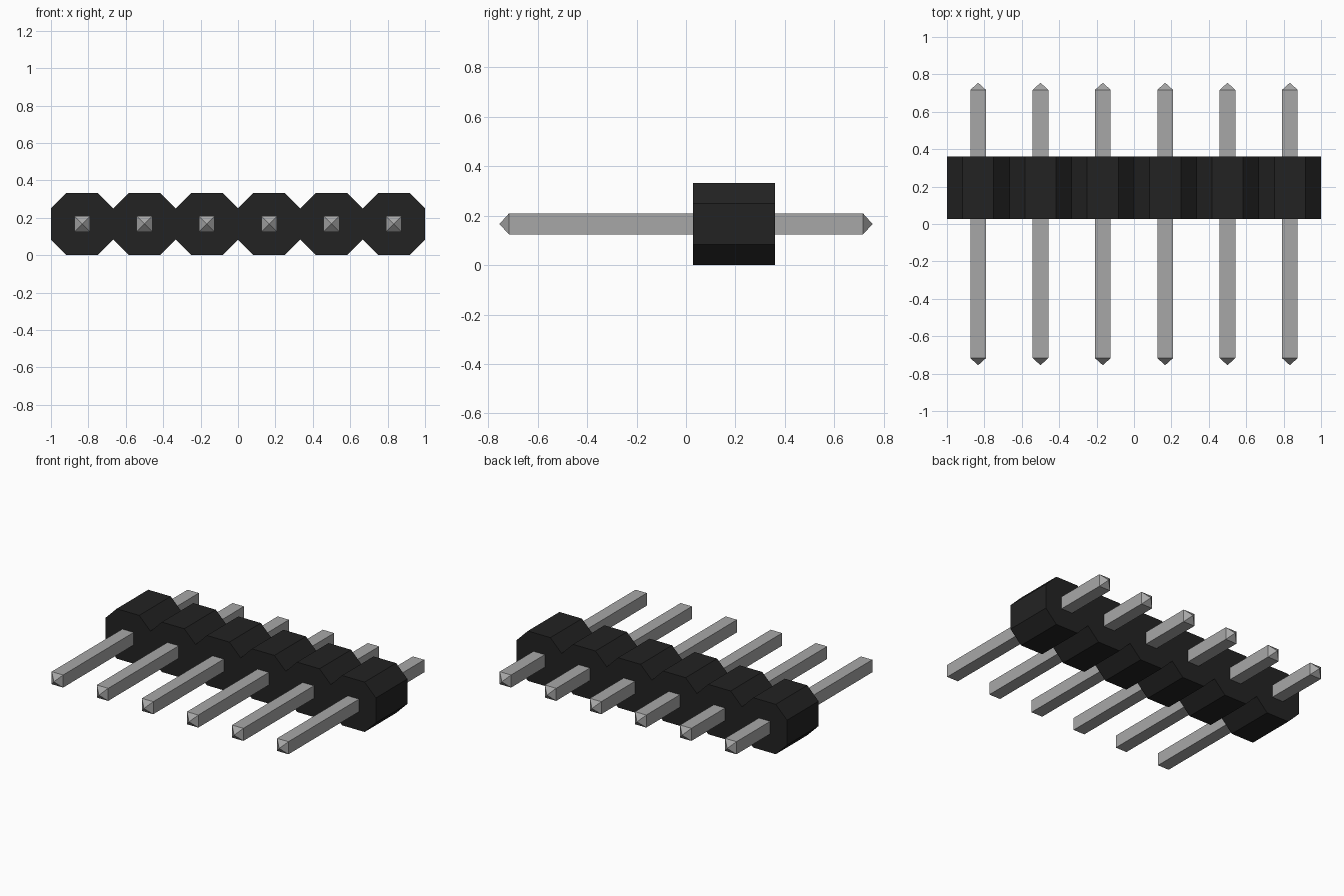
import bpy, bmesh

cube = bpy.data.objects.get("Cube")
if cube:
    bpy.data.objects.remove(cube, do_unlink=True)

COUNT = 6
PITCH = 2 / COUNT            # spacing of the pins, also the housing height
CHAMFER = PITCH / 4
BODY_Y = (0.028, 0.361)      # front and back of the housing
PIN_HALF = 0.042             # half the pin thickness
PIN_END, PIN_SHOULDER = 0.755, 0.717


def material(name, value):
    mat = bpy.data.materials.new(name)
    mat.use_nodes = True
    colour = (value, value, value, 1)
    mat.diffuse_color = colour
    mat.node_tree.nodes["Principled BSDF"].inputs["Base Color"].default_value = colour
    return mat


def finish(name, bm, mat):
    bmesh.ops.recalc_face_normals(bm, faces=bm.faces)
    mesh = bpy.data.meshes.new(name)
    bm.to_mesh(mesh)
    bm.free()
    mesh.materials.append(mat)
    obj = bpy.data.objects.new(name, mesh)
    bpy.context.collection.objects.link(obj)
    return obj


black = material("black plastic", 0.0165)
metal = material("grey metal", 0.39)

# Housing: a row of joined octagons extruded front to back
bottom = [(-1, CHAMFER)]
for i in range(COUNT):
    x = -1 + i * PITCH
    bottom += [(x + CHAMFER, 0), (x + PITCH - CHAMFER, 0), (x + PITCH, CHAMFER)]
outline = bottom + [(x, PITCH - z) for x, z in reversed(bottom)]

bm = bmesh.new()
face = bm.faces.new([bm.verts.new((x, BODY_Y[0], z)) for x, z in outline])
result = bmesh.ops.extrude_face_region(bm, geom=[face])
moved = [v for v in result["geom"] if isinstance(v, bmesh.types.BMVert)]
bmesh.ops.translate(bm, verts=moved, vec=(0, BODY_Y[1] - BODY_Y[0], 0))
finish("housing", bm, black)

# Pins: square bars with a pyramid point at each end
bm = bmesh.new()
bmesh.ops.create_cube(bm, size=1)
for v in bm.verts:
    v.co.x *= 2 * PIN_HALF
    v.co.y *= 2 * PIN_SHOULDER
    v.co.z *= 2 * PIN_HALF
bm.normal_update()
ends = [f for f in bm.faces if abs(f.normal.y) > 0.9]
for cap in ends:
    side = 1 if cap.normal.y > 0 else -1
    tip = bmesh.ops.poke(bm, faces=[cap])["verts"][0]
    tip.co.y = side * PIN_END
first = finish("pin_1", bm, metal)

for i in range(COUNT):
    pin = first
    if i:
        pin = bpy.data.objects.new(f"pin_{i + 1}", first.data)
        bpy.context.collection.objects.link(pin)
    pin.location = (-1 + (i + 0.5) * PITCH, 0, PITCH / 2)
